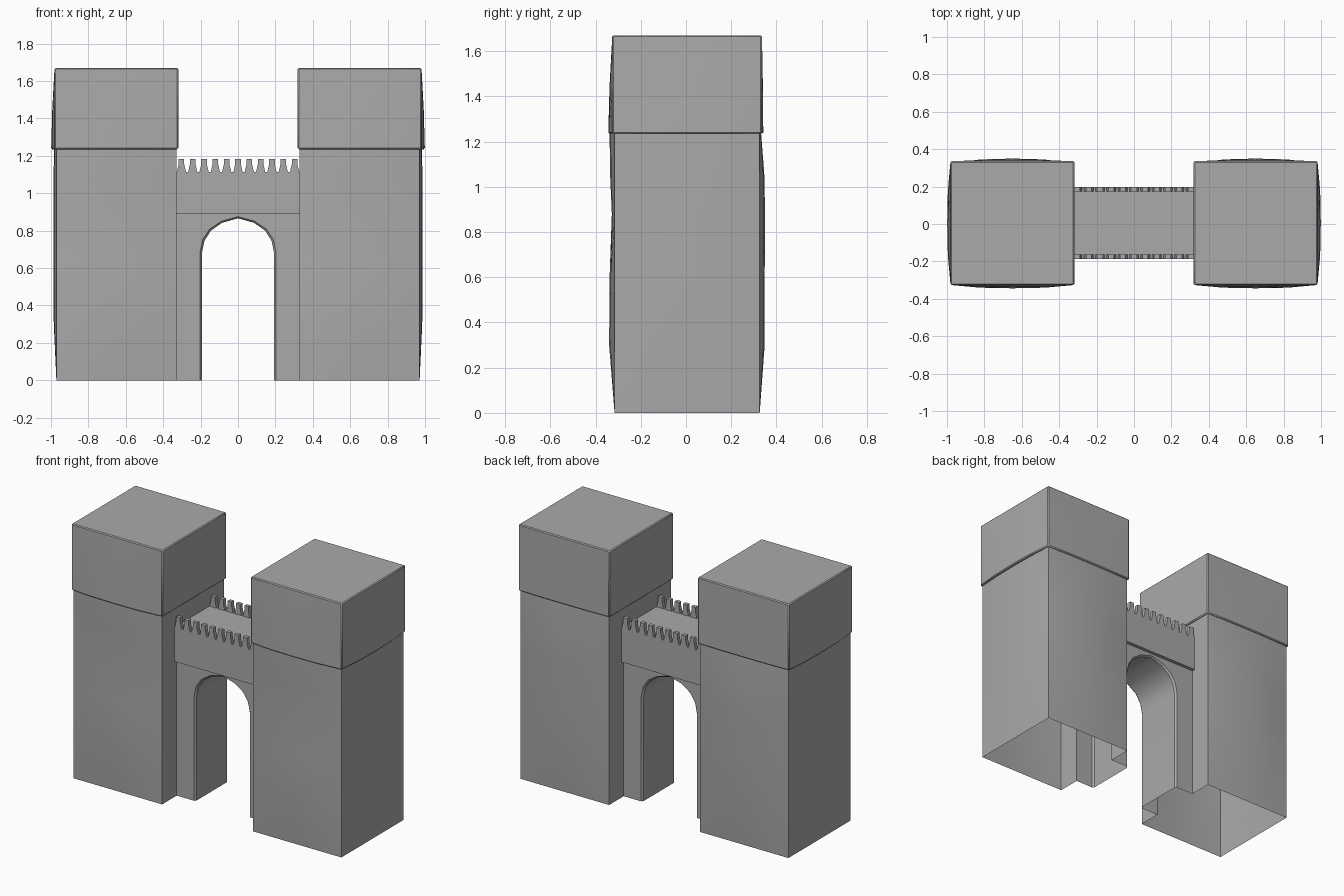
import bpy
import bmesh

cube = bpy.data.objects.get("Cube")
if cube:
    bpy.data.objects.remove(cube, do_unlink=True)

stone = bpy.data.materials.new("grey_stone")
stone.use_nodes = True
GREY = (0.4, 0.4, 0.4, 1)
stone.diffuse_color = GREY
stone.node_tree.nodes["Principled BSDF"].inputs["Base Color"].default_value = GREY

MID_Y = 0.005
GATE_HALF = 0.17      # half the thickness of the arched wall
ARCH_TOP = 0.88


def finish(bm, name, bevel=0):
    """Turn a bmesh into a named, shaded stone object."""
    bmesh.ops.remove_doubles(bm, verts=bm.verts, dist=0.0005)
    bmesh.ops.recalc_face_normals(bm, faces=bm.faces)
    mesh = bpy.data.meshes.new(name)
    bm.to_mesh(mesh)
    bm.free()
    obj = bpy.data.objects.new(name, mesh)
    bpy.context.collection.objects.link(obj)
    mesh.materials.append(stone)
    bpy.ops.object.select_all(action="DESELECT")
    obj.select_set(True)
    bpy.context.view_layer.objects.active = obj
    bpy.ops.object.shade_smooth_by_angle(angle=0.5)
    if bevel:
        mod = obj.modifiers.new("worn_edges", "BEVEL")
        mod.width = bevel
        mod.segments = 1
        mod.limit_method = "ANGLE"
        mod.angle_limit = 1.0
    return obj


def loft(bm, rings, closed):
    """Bridge successive point rings with quads."""
    rows = [[bm.verts.new(p) for p in ring] for ring in rings]
    for low, high in zip(rows, rows[1:]):
        n = len(low)
        for i in range(n if closed else n - 1):
            j = (i + 1) % n
            bm.faces.new((low[i], low[j], high[j], high[i]))
    return rows


def square_ring(side, half, z, front, back, outer):
    """Square section whose front, back and outer sides swell slightly."""
    steps = ((-1, 0), (-0.53, 0.8), (0, 1), (0.53, 0.8))
    pts = []
    for s, w in steps:
        pts.append((s * half, -half - front * w))
    for s, w in steps:
        pts.append((half + outer * w, s * half))
    for s, w in steps:
        pts.append((-s * half, half + back * w))
    for s, w in steps:
        pts.append((-half, -s * half))
    return [(side * (0.65 + x), MID_Y + y, z) for x, y in pts]


def tower(side, label):
    # Hollow shaft, open below, with a doorway into the gate wall
    shaft = ((0, 0, 0, 0), (0.3, 0.024, 0.022, 0.014), (0.6, 0.022, 0.022, 0.016),
             (ARCH_TOP, 0.012, 0.024, 0.016), (1.06, 0.02, 0.02, 0.016),
             (1.24, 0.022, 0.006, 0.012))
    bm = bmesh.new()
    loft(bm, [square_ring(side, 0.321, *row) for row in shaft], True)
    doorway = []
    for f in bm.faces:
        c = f.calc_center_median()
        inner = abs(abs(c.x) - 0.329) < 0.005
        if inner and abs(c.y - MID_Y) < GATE_HALF and c.z < ARCH_TOP:
            doorway.append(f)
    bmesh.ops.delete(bm, geom=doorway, context="FACES")
    finish(bm, label + "_tower_shaft")

    # Slightly wider top storey
    storey = ((1.235, 0.018, 0.006, 0.018), (1.45, 0.012, 0.004, 0.012), (1.67, 0, 0, 0))
    bm = bmesh.new()
    rows = loft(bm, [square_ring(side, 0.331, *row) for row in storey], True)
    bm.faces.new(rows[0])
    bm.faces.new(rows[-1])
    finish(bm, label + "_tower_top", 0.006)


tower(1, "left")
tower(-1, "right")

# Arched wall: front and back sheets joined by a chamfered soffit
half_arch = [(0.193, 0), (0.193, 0.68), (0.18, 0.745), (0.145, 0.8), (0.085, 0.842)]
arch = [(-x, z) for x, z in half_arch] + [(0, 0.866)] + [(x, z) for x, z in reversed(half_arch)]
wide_arch = [(x * 1.05, z * 1.01) for x, z in arch]
bm = bmesh.new()
sections = ((wide_arch, -GATE_HALF), (arch, -GATE_HALF + 0.012),
            (arch, GATE_HALF - 0.012), (wide_arch, GATE_HALF))
rows = loft(bm, [[(x, MID_Y + y, z) for x, z in pts] for pts, y in sections], False)
for row, y in ((rows[0], -GATE_HALF), (rows[-1], GATE_HALF)):
    corners = [(0.33, 0), (0.33, 0.89), (-0.33, 0.89), (-0.33, 0)]
    bm.faces.new(row + [bm.verts.new((x, MID_Y + y, z)) for x, z in corners])
finish(bm, "arched_wall")


def prism(bm, profile, y0, y1):
    """Solid with an x-z profile running from y0 to y1."""
    rows = loft(bm, [[(x, y, z) for x, z in profile] for y in (y0, y1)], True)
    for row in rows:
        bm.faces.new(row)


# Walkway block above the arch
bm = bmesh.new()
prism(bm, [(-0.33, 0.888), (0.33, 0.888), (0.33, 1.113), (-0.33, 1.113)],
      MID_Y - 0.193, MID_Y + 0.193)
finish(bm, "walkway")

# Rows of tapered battlements on both edges
for sign, label in ((-1, "front"), (1, "back")):
    bm = bmesh.new()
    for i in range(-5, 6):
        x = i * 0.0605
        prism(bm, [(x - 0.025, 1.112), (x + 0.025, 1.112), (x + 0.015, 1.155),
                   (x + 0.015, 1.184), (x - 0.015, 1.184), (x - 0.015, 1.155)],
              MID_Y + sign * 0.168, MID_Y + sign * 0.193)
    finish(bm, label + "_battlements")
